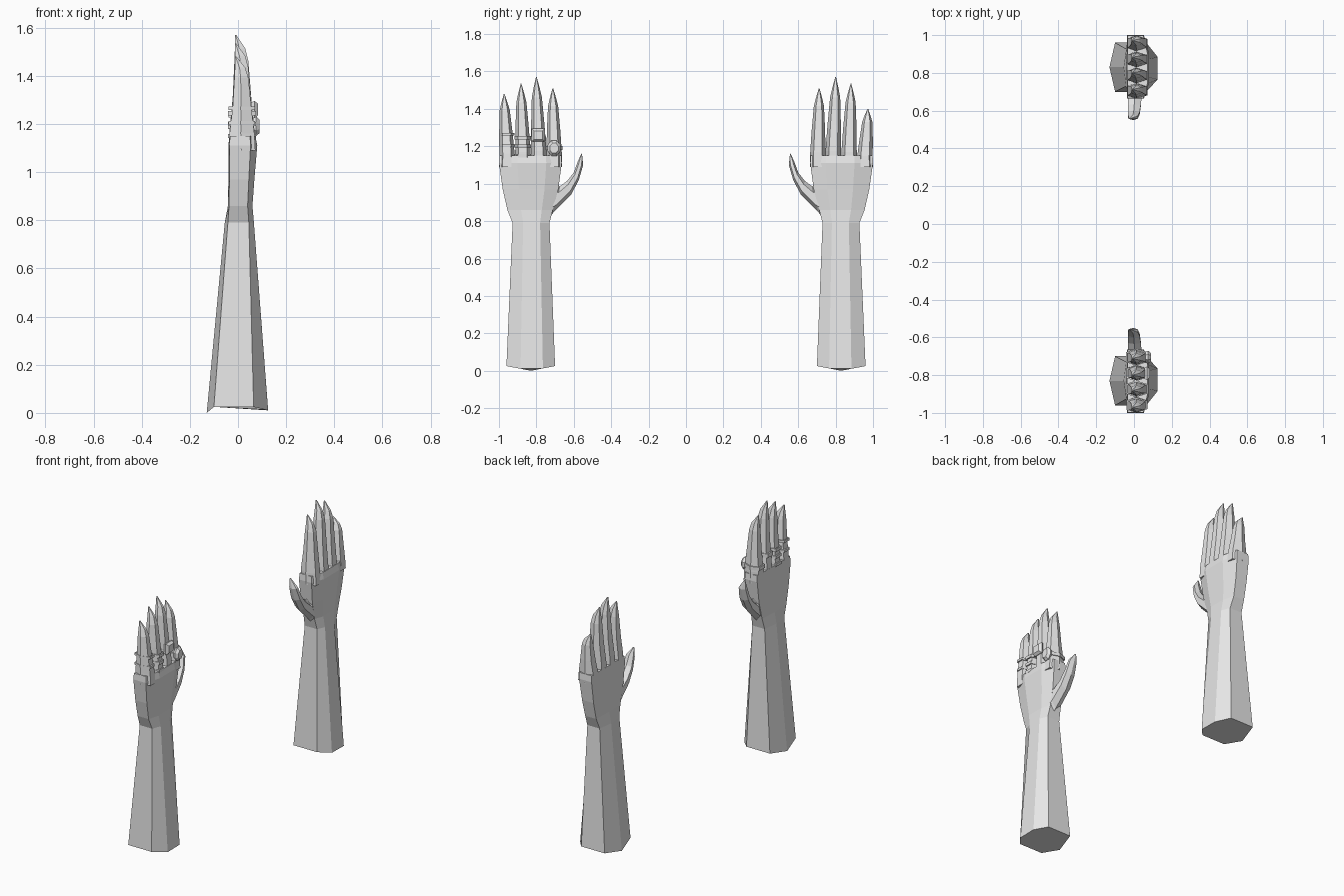
import bpy, bmesh, math

if "Cube" in bpy.data.objects:
    bpy.data.objects.remove(bpy.data.objects["Cube"])

grey = bpy.data.materials.new("pale grey")
grey.diffuse_color = (0.8, 0.8, 0.8, 1)
grey.use_nodes = True
grey.node_tree.nodes["Principled BSDF"].inputs["Base Color"].default_value = grey.diffuse_color


def finish(name, bm):
    bmesh.ops.recalc_face_normals(bm, faces=bm.faces)
    me = bpy.data.meshes.new(name)
    bm.to_mesh(me)
    bm.free()
    me.materials.append(grey)
    ob = bpy.data.objects.new(name, me)
    bpy.context.collection.objects.link(ob)
    return ob


def loft(name, sections, side, closed=False):
    """Skin a row of equal-length outlines; side = +1 / -1 mirrors across y."""
    bm = bmesh.new()
    rows = [[bm.verts.new((x, y * side, z)) for x, y, z in s] for s in sections]
    n = len(rows[0])
    pairs = list(zip(rows, rows[1:] + rows[:1])) if closed else list(zip(rows, rows[1:]))
    for a, b in pairs:
        for i in range(n):
            j = (i + 1) % n
            bm.faces.new((a[i], a[j], b[j], b[i]))
    if not closed:
        bm.faces.new(rows[0])
        bm.faces.new(rows[-1])
    return finish(name, bm)


def arm_section(z, x0, xa, xb, x1, lo, hi, dip=0.0):
    c = 0.83
    pts = [(x0, 0), (xa, hi), (xb, hi), (x1, hi * 0.42), (x1, lo * 0.5), (xb, lo), (xa, lo)]
    return [(x, c + d, z + dip * abs(d) / 0.13) for x, d in pts]


def hexagon(y, z, hw, x0, x1):
    m = x0 + (x1 - x0) * 0.45
    return [(x0, y - hw * .6, z), (m, y - hw, z), (x1, y - hw * .55, z),
            (x1, y + hw * .55, z), (m, y + hw, z), (x0, y + hw * .6, z)]


def finger(name, base, tip, top, side):
    def at(t):
        return base + (tip - base) * t
    h = top - 1.10
    loft(name, [
        hexagon(base, 1.09, 0.042, -0.034, 0.072),
        hexagon(base, 1.10 + h * .16, 0.041, -0.035, 0.068),
        hexagon(at(.4), 1.10 + h * .45, 0.036, -0.022, 0.055),
        hexagon(at(.8), 1.10 + h * .77, 0.027, -0.015, 0.043),
        hexagon(at(.9), 1.10 + h * .88, 0.016, -0.013, 0.030),
        hexagon(tip, top, 0.002, -0.013, -0.007)], side)


def thumb_section(outer, inner, x0, x1):
    (ya, za), (yb, zb) = outer, inner
    def p(x, t):
        return (x, ya + (yb - ya) * t, za + (zb - za) * t)
    m = (x0 + x1) / 2
    return [p(m, 0), p(x1, .25), p(x1, .75), p(m, 1), p(x0, .75), p(x0, .25)]


def band(name, y, z, hw, x0, x1, height, side):
    """Closed ring around a finger."""
    t, h = 0.008, height / 2
    loft(name, [hexagon(y, z - h, hw, x0, x1), hexagon(y, z + h, hw, x0, x1),
                hexagon(y, z + h, hw - t, x0 + t, x1 - t),
                hexagon(y, z - h, hw - t, x0 + t, x1 - t)], side, True)


def gem(name, y, z, ry, rz, n, x0, x1, side):
    """Faceted stone lying on the back of a finger."""
    rows = []
    for x, s in ((x0, .85), ((x0 + x1) / 2, 1), (x1, .65)):
        rows.append([(x, y + ry * s * math.cos((i + .5) * math.tau / n),
                      z + rz * s * math.sin((i + .5) * math.tau / n)) for i in range(n)])
    loft(name, rows, side)


for label, side, little_top in (("front", -1, 1.48), ("back", 1, 1.40)):
    # forearm, wrist and palm
    loft(label + "_arm_and_palm", [
        arm_section(0, -.13, -.10, .065, .125, -.13, .13, .025),
        arm_section(.79, -.055, -.042, .045, .066, -.10, .097),
        arm_section(.86, -.042, -.037, .040, .060, -.118, .125),
        arm_section(.97, -.040, -.036, .045, .068, -.147, .150),
        arm_section(1.11, -.040, -.036, .052, .080, -.166, .170),
        arm_section(1.15, -.036, -.033, .050, .072, -.164, .168)], side)
    # fingers
    finger(label + "_index_finger", .705, .712, 1.51, side)
    finger(label + "_middle_finger", .787, .80, 1.57, side)
    finger(label + "_ring_finger", .872, .882, 1.535, side)
    finger(label + "_little_finger", .957, .972, little_top, side)
    # thumb
    loft(label + "_thumb", [
        thumb_section((.75, .80), (.72, 1.05), -.025, .045),
        thumb_section((.705, .85), (.675, .985), -.032, .042),
        thumb_section((.615, .94), (.635, 1.015), -.033, .036),
        thumb_section((.573, 1.02), (.600, 1.06), -.033, .030),
        thumb_section((.550, 1.10), (.580, 1.115), -.030, .020),
        thumb_section((.556, 1.16), (.559, 1.162), -.026, -.018)], side)

# rings on the front hand
band("index_ring", .705, 1.19, .045, -.042, .075, .022, -1)
gem("index_ring_stone", .705, 1.19, .037, .045, 8, .06, .09, -1)
band("middle_ring", .79, 1.24, .042, -.040, .072, .025, -1)
gem("middle_ring_plate", .79, 1.26, .050, .050, 4, .055, .084, -1)
for i, z in enumerate((1.15, 1.20, 1.245)):
    band("ring_finger_band_%d" % (i + 1), .873, z, .044, -.042, .075, .018, -1)
for i, z in enumerate((1.205, 1.265)):
    band("little_finger_band_%d" % (i + 1), .959, z, .041, -.040, .070, .014, -1)
